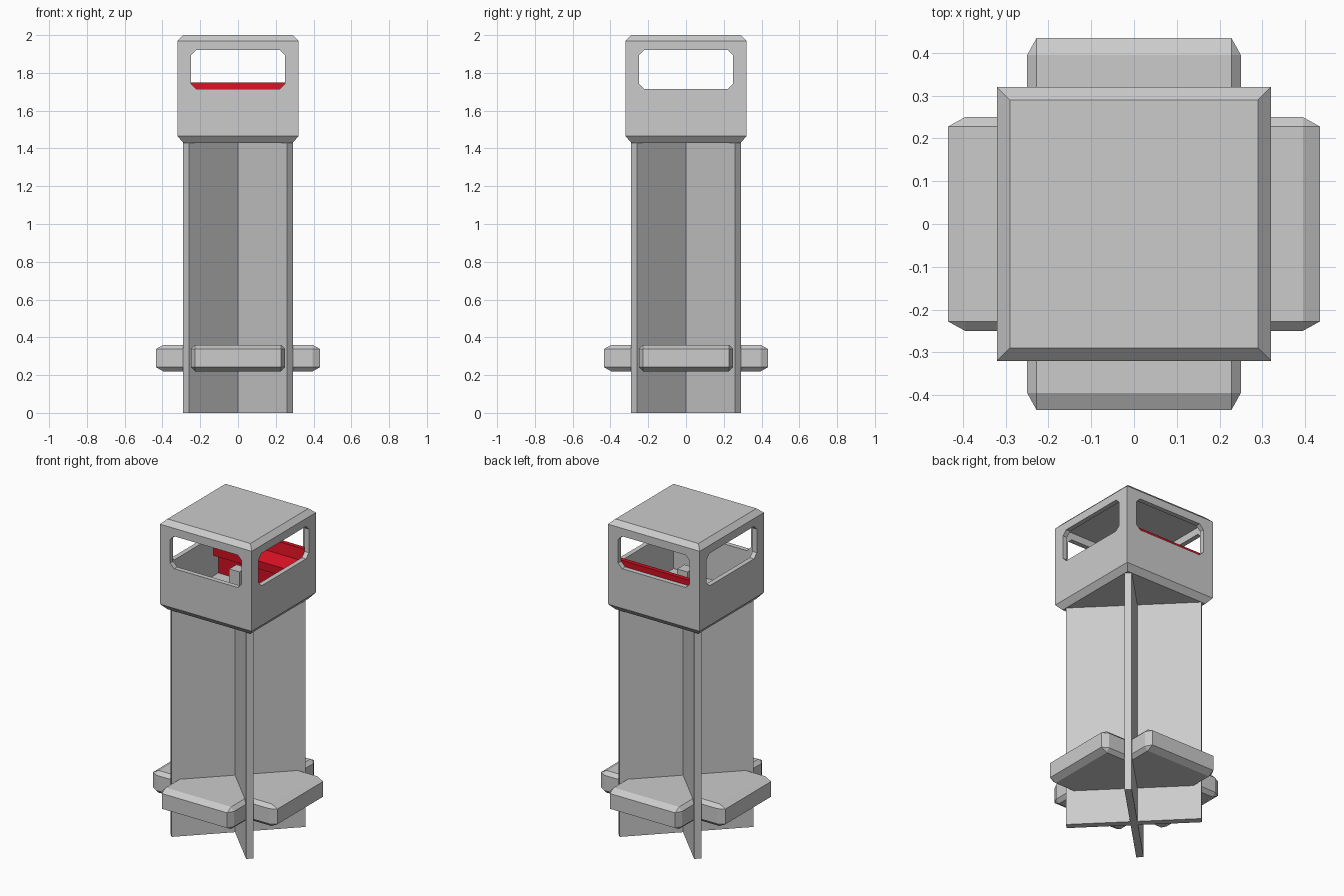
import bpy, bmesh, math
from mathutils import Matrix, Vector

if "Cube" in bpy.data.objects:
    bpy.data.objects.remove(bpy.data.objects["Cube"])


def make(name, bm):
    bmesh.ops.recalc_face_normals(bm, faces=bm.faces)
    me = bpy.data.meshes.new(name)
    bm.to_mesh(me)
    bm.free()
    ob = bpy.data.objects.new(name, me)
    bpy.context.collection.objects.link(ob)
    return ob


def box(name, lo, hi, rot=0.0, chamfer=None):
    bm = bmesh.new()
    bmesh.ops.create_cube(bm, size=1)
    size = Vector(hi) - Vector(lo)
    c = Vector(chamfer) if chamfer else Vector((1, 1, 1))
    # bevel in a scaled space so each axis gets its own chamfer depth
    for v in bm.verts:
        v.co = Vector([v.co[i] * size[i] / c[i] for i in range(3)])
    if chamfer:
        bmesh.ops.bevel(bm, geom=bm.edges[:], offset=1, segments=1, affect='EDGES')
    for v in bm.verts:
        v.co = Vector([v.co[i] * c[i] for i in range(3)]) + (Vector(lo) + Vector(hi)) / 2
    bm.transform(Matrix.Rotation(rot, 4, 'Z'))
    return make(name, bm)


def prism(name, pts, depth, axis):
    """Extrude a profile of (side, z) points symmetrically along x or y."""
    bm = bmesh.new()
    place = (lambda d, s, z: (d, s, z)) if axis == 'x' else (lambda d, s, z: (s, d, z))
    ends = [[bm.verts.new(place(d, *p)) for p in pts] for d in (-depth, depth)]
    for e in ends:
        bm.faces.new(e)
    n = len(pts)
    for i in range(n):
        j = (i + 1) % n
        bm.faces.new((ends[0][i], ends[0][j], ends[1][j], ends[1][i]))
    return make(name, bm)


def boolean(ob, tool, op):
    m = ob.modifiers.new(op, 'BOOLEAN')
    m.operation, m.solver, m.object = op, 'EXACT', tool
    tool.hide_render = True
    tool.hide_set(True)


# Crossed diagonal fins forming the post
for k, name in enumerate(("post_fin_a", "post_fin_b")):
    box(name, (-0.389, -0.021, 0), (0.389, 0.021, 1.44), math.radians(45 + 90 * k))

# Foot pads: two crossed chamfered beams joined together
feet = box("foot_pads", (-0.25, -0.435, 0.22), (0.25, 0.435, 0.36), 0, (0.022, 0.04, 0.022))
cross = box("foot_pads_helper", (-0.25, -0.435, 0.22), (0.25, 0.435, 0.36),
            math.pi / 2, (0.022, 0.04, 0.022))
boolean(feet, cross, 'UNION')

# Cabin shell with chamfered roof and floor rims
bm = bmesh.new()
rings = [[bm.verts.new((sx * r, sy * r, z)) for sx, sy in ((-1, -1), (1, -1), (1, 1), (-1, 1))]
         for r, z in ((0.29, 1.43), (0.32, 1.465), (0.32, 1.97), (0.29, 2.0))]
for a, b in zip(rings, rings[1:]):
    for i in range(4):
        j = (i + 1) % 4
        bm.faces.new((a[i], a[j], b[j], b[i]))
bm.faces.new(rings[0])
bm.faces.new(rings[-1])
cabin = make("cabin", bm)

# Hollow interior and windows through all four sides
boolean(cabin, box("cavity_cutter", (-0.29, -0.29, 1.465), (0.29, 0.29, 1.965)), 'DIFFERENCE')
w, c, z0, z1 = 0.25, 0.028, 1.715, 1.92
window = [(-w, z0 + c), (-w + c, z0), (w - c, z0), (w, z0 + c),
          (w, z1 - c), (w - c, z1), (-w + c, z1), (-w, z1 - c)]
for axis in 'xy':
    boolean(cabin, prism("window_cutter_" + axis, window, 0.5, axis), 'DIFFERENCE')

# Red console along the back wall, under the back window
console = prism("console", [(0.289, 1.466), (0.216, 1.466), (0.216, 1.595), (0.166, 1.595),
                            (0.166, 1.645), (0.25, 1.68), (0.262, 1.75), (0.289, 1.75)],
                0.289, 'x')
red = bpy.data.materials.new("red")
red.diffuse_color = (0.65, 0.005, 0.015, 1)
red.use_nodes = True
red.node_tree.nodes["Principled BSDF"].inputs["Base Color"].default_value = red.diffuse_color
console.data.materials.append(red)

# Small stool in the middle of the cabin
box("stool", (-0.036, -0.036, 1.46), (0.036, 0.036, 1.655))
